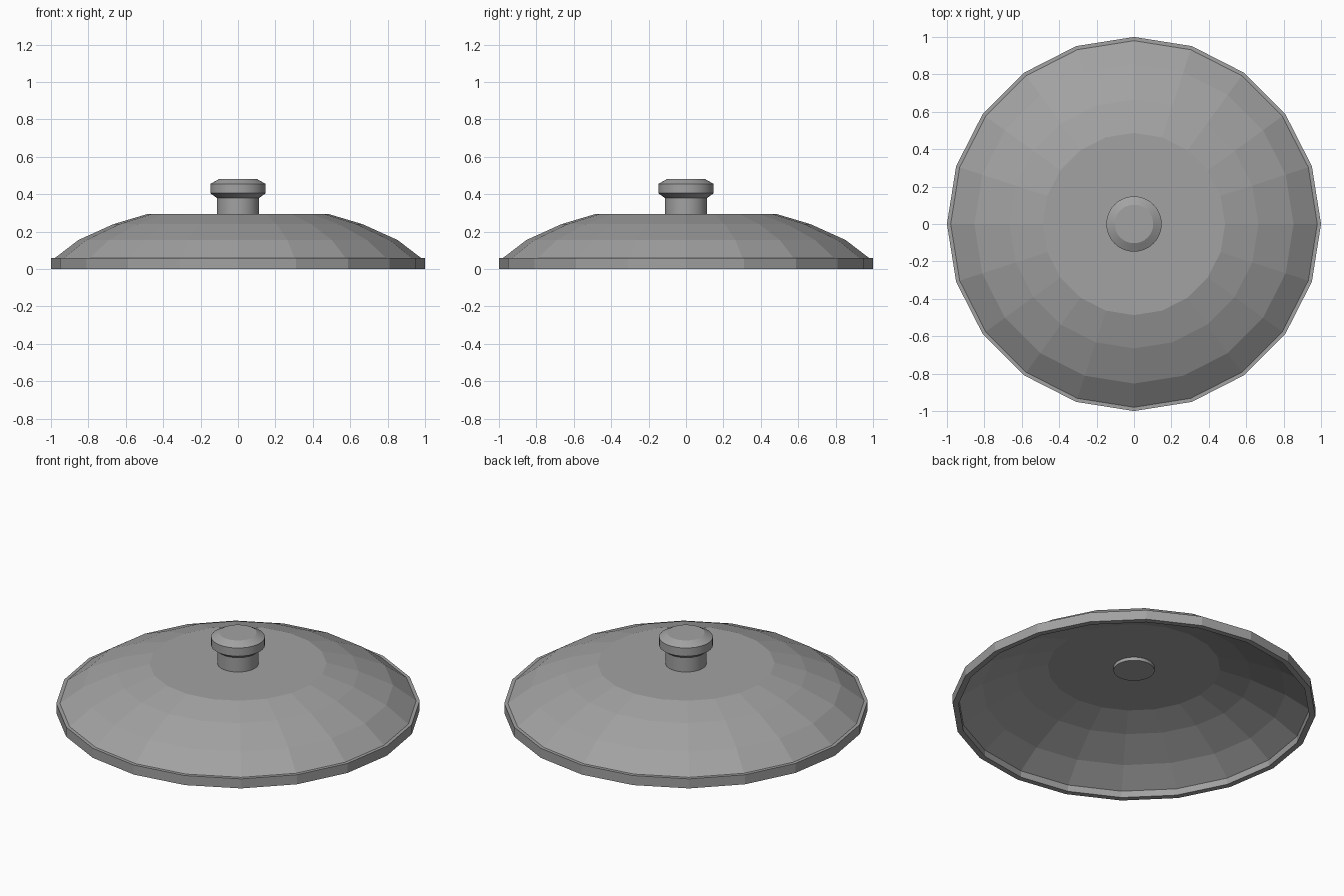
import bpy
import bmesh
from math import cos, sin, tau, radians

cube = bpy.data.objects.get("Cube")
if cube:
    bpy.data.objects.remove(cube, do_unlink=True)

grey = bpy.data.materials.new("mid_grey")
grey.use_nodes = True
colour = (0.36, 0.36, 0.36, 1)
grey.diffuse_color = colour
grey.node_tree.nodes["Principled BSDF"].inputs["Base Color"].default_value = colour


def lathe(name, profile, sides):
    """Revolve (radius, height) points about z and cap both ends."""
    bm = bmesh.new()
    rings = [[bm.verts.new((r * cos(tau * i / sides), r * sin(tau * i / sides), z))
              for i in range(sides)] for r, z in profile]
    for a, b in zip(rings, rings[1:]):
        for i in range(sides):
            j = (i + 1) % sides
            bm.faces.new((a[i], a[j], b[j], b[i]))
    bm.faces.new(rings[0][::-1])
    bm.faces.new(rings[-1])
    bmesh.ops.recalc_face_normals(bm, faces=bm.faces)
    mesh = bpy.data.meshes.new(name)
    bm.to_mesh(mesh)
    bm.free()
    mesh.materials.append(grey)
    obj = bpy.data.objects.new(name, mesh)
    bpy.context.collection.objects.link(obj)
    return obj


# Hollow faceted lid: underside, rim, then stepped dome
inner = [(0.475, 0.27), (0.645, 0.217), (0.835, 0.13), (0.967, 0.04), (0.967, 0)]
outer = [(1, 0), (1, 0.058), (0.98, 0.058), (0.853, 0.155), (0.665, 0.24), (0.487, 0.293)]
lathe("lid", inner + outer, 20)

# Round knob whose stem passes through the lid
knob = lathe("knob", [(0.113, 0.25), (0.113, 0.38), (0.148, 0.405),
                      (0.148, 0.455), (0.103, 0.48)], 32)

# Smooth the knob around its axis, keeping the profile edges sharp
bpy.ops.object.select_all(action='DESELECT')
knob.select_set(True)
bpy.context.view_layer.objects.active = knob
bpy.ops.object.shade_smooth_by_angle(angle=radians(25))
